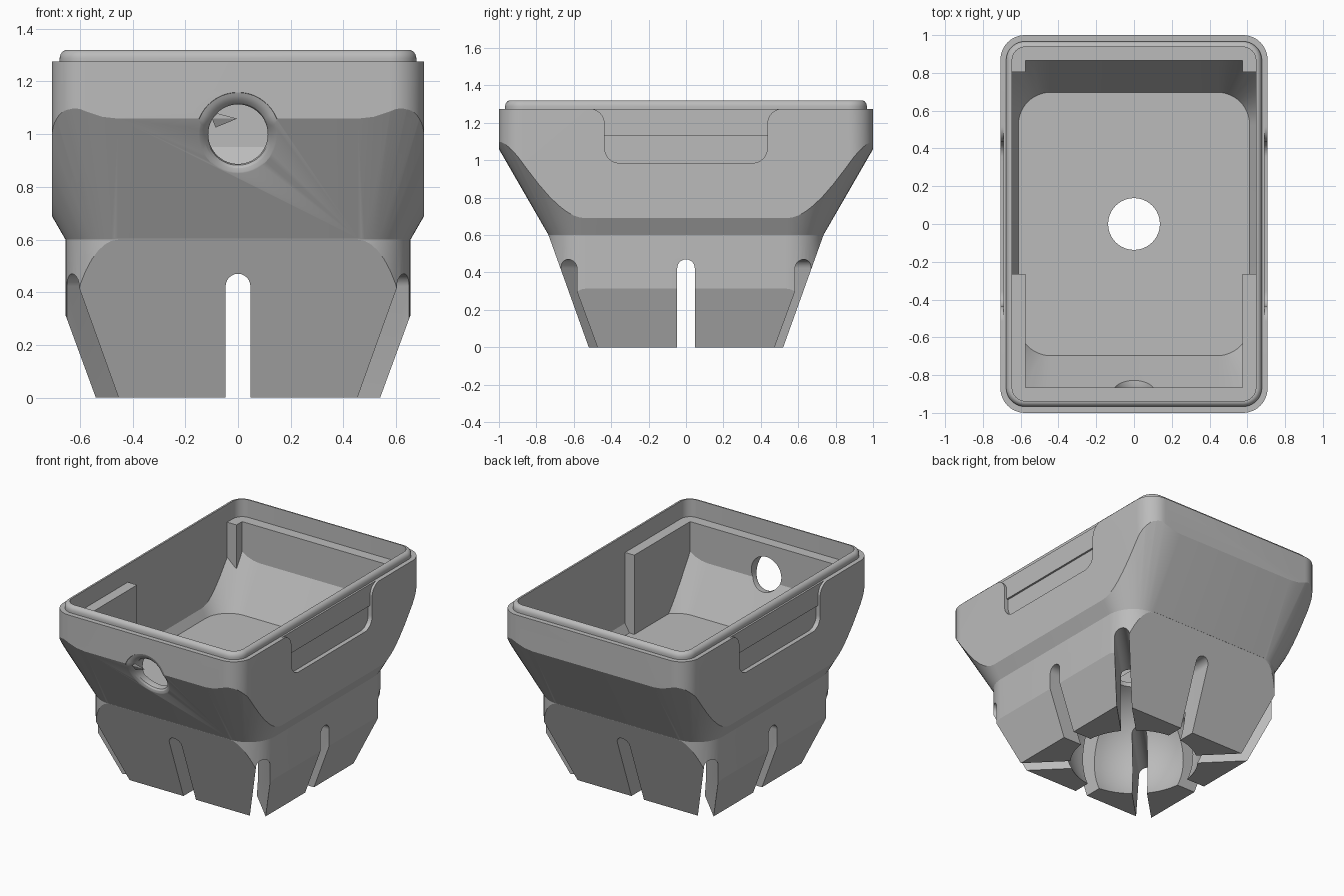
import bpy, bmesh
from math import pi, sin, cos, tan, radians

if "Cube" in bpy.data.objects:
    bpy.data.objects.remove(bpy.data.objects["Cube"])

grey = bpy.data.materials.new("light_grey_plastic")
grey.use_nodes = True
colour = (0.5, 0.5, 0.5, 1)
grey.diffuse_color = colour
grey.node_tree.nodes["Principled BSDF"].inputs["Base Color"].default_value = colour


def arc(cx, cy, r, start, end, n=12):
    angles = [radians(start + (end - start) * i / n) for i in range(n + 1)]
    return [(cx + r * cos(a), cy + r * sin(a)) for a in angles]


def rounded_rect(hx, hy, r, z):
    if r == 0:
        return [(sx * hx, sy * hy, z) for sx, sy in ((1, 1), (-1, 1), (-1, -1), (1, -1))]
    pts = []
    for k, (sx, sy) in enumerate(((1, 1), (-1, 1), (-1, -1), (1, -1))):
        pts += arc(sx * (hx - r), sy * (hy - r), r, 90 * k, 90 * k + 90)
    return [(x, y, z) for x, y in pts]


def loft(name, rings):
    """Closed solid through matching rings of points."""
    bm = bmesh.new()
    loops = [[bm.verts.new(p) for p in ring] for ring in rings]
    n = len(loops[0])
    for a, b in zip(loops, loops[1:]):
        for i in range(n):
            bm.faces.new((a[i], a[(i + 1) % n], b[(i + 1) % n], b[i]))
    bm.faces.new(loops[0])
    bm.faces.new(loops[-1])
    return finish(name, bm)


def finish(name, bm):
    bmesh.ops.recalc_face_normals(bm, faces=bm.faces)
    mesh = bpy.data.meshes.new(name)
    bm.to_mesh(mesh)
    bm.free()
    mesh.materials.append(grey)
    ob = bpy.data.objects.new(name, mesh)
    bpy.context.collection.objects.link(ob)
    return ob


def box(name, x0, x1, y0, y1, z0, z1):
    return loft(name, [[(x0, y0, z), (x1, y0, z), (x1, y1, z), (x0, y1, z)] for z in (z0, z1)])


def combine(target, tool, operation):
    mod = target.modifiers.new(operation, 'BOOLEAN')
    mod.operation, mod.solver, mod.object = operation, 'EXACT', tool
    bpy.context.view_layer.objects.active = target
    bpy.ops.object.modifier_apply(modifier=mod.name)
    bpy.data.objects.remove(tool)


# Outer shell: flared envelope trimmed by a rounded block and a tapered foot
DRAFT = tan(radians(30))
grow = 0.75 * DRAFT
body = loft("holder_body", [
    rounded_rect(0.655, 0.735, 0.2, -0.1),
    rounded_rect(0.655, 0.735, 0.2, 0.6),
    rounded_rect(0.655 + grow, 0.735 + grow, 0.2 + grow, 1.35)])
combine(body, loft("outer_block", [rounded_rect(0.707, 1, 0.13, z) for z in (0, 1.275)]), 'INTERSECT')
combine(body, loft("foot_taper", [
    rounded_rect(0.503, 0.484, 0, -0.1), rounded_rect(0.762, 0.737, 0, 0.605),
    rounded_rect(1.5, 1.5, 0, 0.606), rounded_rect(1.5, 1.5, 0, 1.5)]), 'INTERSECT')

# Rounded lip around the top
lip = [rounded_rect(0.677, 0.967, 0.1, 1.24)]
for i in range(7):
    a = pi / 2 * i / 6
    inset = 0.028 * (1 - cos(a))
    lip.append(rounded_rect(0.677 - inset, 0.967 - inset, 0.1 - inset, 1.287 + 0.033 * sin(a)))
combine(body, loft("lip", lip), 'UNION')

# Inner tray: sloped cavity with corner ribs and side blocks, ledge above
grow = 0.6 * DRAFT
cavity = loft("cavity", [
    rounded_rect(0.612, 0.697, 0.17, 0.66),
    rounded_rect(0.612 + grow, 0.697 + grow, 0.17 + grow, 1.26)])
clear = box("clear_space", -0.575, 0.575, -0.865, 0.865, 0.5, 1.22)
combine(clear, box("side_space", -0.645, 0.645, -0.265, 0.805, 0.45, 1.23), 'UNION')
combine(cavity, clear, 'INTERSECT')
combine(body, cavity, 'DIFFERENCE')
combine(body, loft("ledge_pocket", [rounded_rect(0.645, 0.937, 0.07, z) for z in (1.2, 1.5)]), 'DIFFERENCE')

# Ball socket below and the hole through the floor
bm = bmesh.new()
bmesh.ops.create_uvsphere(bm, u_segments=64, v_segments=32, radius=0.45)
bmesh.ops.translate(bm, verts=bm.verts, vec=(0, 0, 0.2))
combine(body, finish("socket", bm), 'DIFFERENCE')
ring = arc(0, 0, 0.137, 0, 360, 48)[:-1]
combine(body, loft("floor_hole", [[(x, y, z) for x, y in ring] for z in (0.4, 0.9)]), 'DIFFERENCE')

# Flex slots, straight and diagonal
slot = [(0.047, -0.1)] + arc(0, 0.423, 0.047, 0, 180) + [(-0.047, -0.1)]
for k in range(4):
    c, s = cos(k * pi / 4), sin(k * pi / 4)
    rings = [[(u * c - v * s, u * s + v * c, z) for u, z in slot] for v in (-1.2, 1.2)]
    combine(body, loft("slot", rings), 'DIFFERENCE')


# Cable hole in the front, its flared rim following the wall
def front_y(z):
    return -1 + max(0, 1.05 - z) * DRAFT


rings = []
for depth, r in ((-0.03, 0.175), (0.002, 0.158), (0.007, 0.144), (0.017, 0.129),
                 (0.03, 0.118), (0.05, 0.113), (0.3, 0.113)):
    rings.append([(x, front_y(z) + depth, z) for x, z in arc(0, 1, r, 0, 360, 48)[:-1]])
combine(body, loft("cable_hole", rings), 'DIFFERENCE')

# Shallow grip recess on each side, deeper in its lower half
bottom = arc(-0.355, 1.065, 0.08, 180, 270) + arc(0.355, 1.065, 0.08, 270, 360)
flare = arc(0.515, 1.195, 0.08, 180, 90)
upper = bottom + flare + [(0.515, 1.3), (-0.515, 1.3)] + [(-y, z) for y, z in reversed(flare)]
lower = bottom + [(0.435, 1.13), (-0.435, 1.13)]
for side in (1, -1):
    for outline, x0 in ((upper, 0.69), (lower, 0.677)):
        rings = [[(side * x, y, z) for y, z in outline] for x in (x0, 0.8)]
        combine(body, loft("grip_recess", rings), 'DIFFERENCE')

# Smooth curved areas, keep edges crisp
bpy.ops.object.select_all(action='DESELECT')
body.select_set(True)
bpy.context.view_layer.objects.active = body
bpy.ops.object.shade_smooth_by_angle(angle=radians(18))
